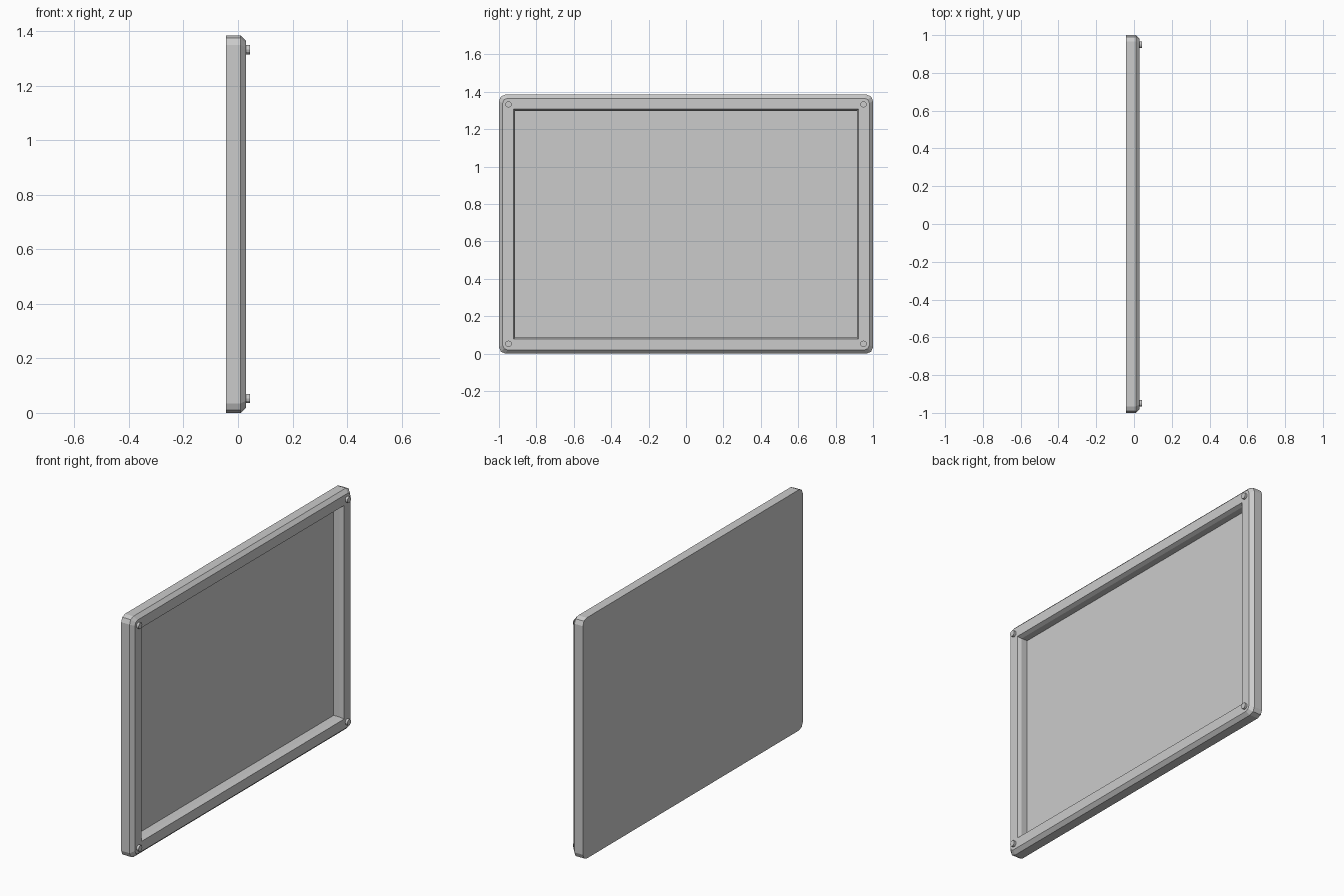
import bpy, bmesh, math
from mathutils import Matrix

if "Cube" in bpy.data.objects:
    bpy.data.objects.remove(bpy.data.objects["Cube"])

H = 1.385
CZ = H / 2


def ring(bm, x, inset, r):
    """Rounded rectangle in the YZ plane, two segments per corner."""
    hy, hz = 1 - inset, CZ - inset
    verts = []
    for k, (sy, sz) in enumerate([(1, 1), (-1, 1), (-1, -1), (1, -1)]):
        for i in range(3):
            a = math.radians(90 * k + 45 * i)
            verts.append(bm.verts.new((x, sy * (hy - r) + r * math.cos(a),
                                       CZ + sz * (hz - r) + r * math.sin(a))))
    return verts


def finish(bm, name):
    bmesh.ops.recalc_face_normals(bm, faces=bm.faces)
    me = bpy.data.meshes.new(name)
    bm.to_mesh(me)
    bm.free()
    ob = bpy.data.objects.new(name, me)
    bpy.context.collection.objects.link(ob)
    return ob


# Tray: back plate, outer wall, chamfer, front rim, inner lip, recess wall, floor
bm = bmesh.new()
profile = [(-0.0435, 0, 0.035), (0.01, 0, 0.035), (0.03, 0.02, 0.025),
           (0.03, 0.078, 0), (0.008, 0.087, 0), (-0.03, 0.087, 0)]
rings = [ring(bm, *p) for p in profile]
for a, b in zip(rings, rings[1:]):
    for i in range(12):
        j = (i + 1) % 12
        bm.faces.new((a[i], a[j], b[j], b[i]))
bm.faces.new(rings[0][::-1])
bm.faces.new(rings[-1])
bmesh.ops.remove_doubles(bm, verts=bm.verts, dist=1e-5)
finish(bm, "tray_frame")

# Round corner studs
for n, (y, z) in enumerate([(s * 0.949, CZ + t * 0.64) for s in (1, -1) for t in (1, -1)]):
    bm = bmesh.new()
    bmesh.ops.create_cone(bm, cap_ends=True, segments=12, radius1=0.017, radius2=0.017,
                          depth=0.0185,
                          matrix=Matrix.Translation((0.03425, y, z)) @ Matrix.Rotation(math.pi / 2, 4, 'Y'))
    finish(bm, f"corner_stud_{n + 1}")
